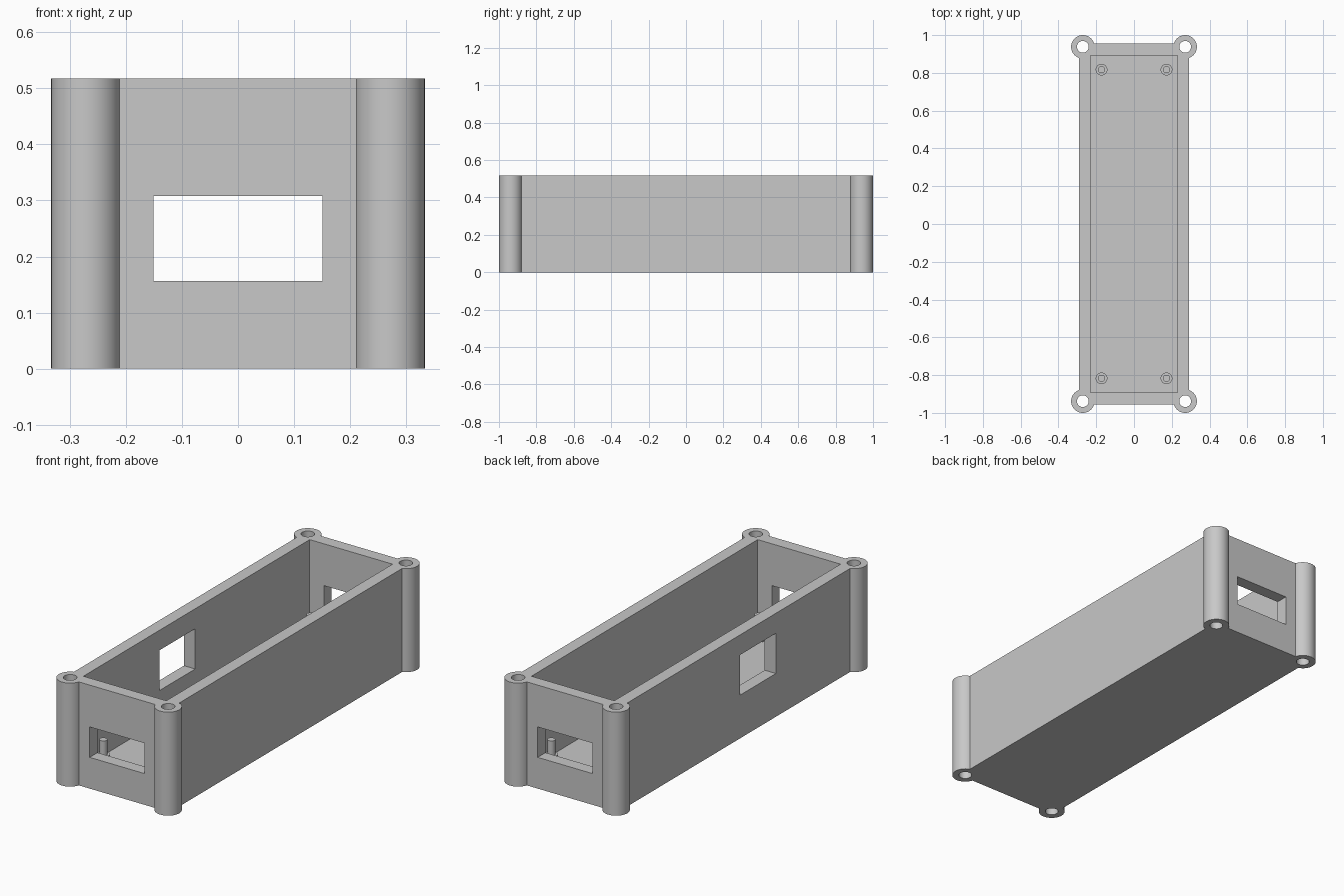
import bpy
import math

if "Cube" in bpy.data.objects:
    bpy.data.objects.remove(bpy.data.objects["Cube"], do_unlink=True)

# Overall dimensions
HEIGHT = 0.517
WALL = 0.062
HALF_X, HALF_Y = 0.291, 0.955
POST_X, POST_Y = 0.271, 0.938
PIN_X, PIN_Y = 0.172, 0.817
CORNERS = [(sx, sy) for sx in (-1, 1) for sy in (-1, 1)]

grey = bpy.data.materials.new("plain grey")
grey.use_nodes = True
colour = (0.58, 0.58, 0.58, 1)
grey.diffuse_color = colour
grey.node_tree.nodes["Principled BSDF"].inputs["Base Color"].default_value = colour


def box(name, x, y, z):
    """Box from (min, max) ranges."""
    bpy.ops.mesh.primitive_cube_add(
        size=1, location=[sum(r) / 2 for r in (x, y, z)])
    ob = bpy.context.object
    ob.name = name
    ob.scale = [r[1] - r[0] for r in (x, y, z)]
    bpy.ops.object.transform_apply(location=True, rotation=False, scale=True)
    ob.data.materials.append(grey)
    return ob


def cylinder(name, x, y, radius, low, high, sides=48):
    bpy.ops.mesh.primitive_cylinder_add(
        vertices=sides, radius=radius, depth=high - low,
        location=(x, y, (low + high) / 2))
    ob = bpy.context.object
    ob.name = name
    bpy.ops.object.transform_apply(location=True, rotation=False, scale=True)
    ob.data.materials.append(grey)
    return ob


def combine(target, other, operation):
    """Apply a boolean and discard the helper."""
    other.hide_render = True
    bpy.context.view_layer.objects.active = target
    mod = target.modifiers.new("boolean", "BOOLEAN")
    mod.operation = operation
    mod.solver = "EXACT"
    mod.object = other
    bpy.ops.object.modifier_apply(modifier=mod.name)
    bpy.data.objects.remove(other, do_unlink=True)


def smooth(ob):
    bpy.ops.object.select_all(action="DESELECT")
    ob.select_set(True)
    bpy.context.view_layer.objects.active = ob
    bpy.ops.object.shade_smooth_by_angle(angle=math.radians(30))


# Box body with round corner posts
case = box("open_case", (-HALF_X, HALF_X), (-HALF_Y, HALF_Y), (0, HEIGHT))
for sx, sy in CORNERS:
    combine(case, cylinder("post", sx * POST_X, sy * POST_Y, WALL, 0, HEIGHT), "UNION")

# Inner cavity, open at the top
in_x, in_y = HALF_X - WALL, HALF_Y - WALL
combine(case, box("cavity", (-in_x, in_x), (-in_y, in_y), (WALL, HEIGHT + 0.1)), "DIFFERENCE")

# Screw holes through the posts
for sx, sy in CORNERS:
    combine(case, cylinder("hole", sx * POST_X, sy * POST_Y, 0.031, -0.1, HEIGHT + 0.1, 32),
            "DIFFERENCE")

# End windows, front and back, and one window in the -x side wall
combine(case, box("end_cut", (-0.151, 0.151), (-1.1, 1.1), (0.156, 0.308)), "DIFFERENCE")
combine(case, box("side_cut", (-0.4, -0.15), (-0.294, -0.011), (0.216, 0.417)), "DIFFERENCE")
smooth(case)

# Stepped board supports on the floor
for sx, sy in CORNERS:
    side = ("back" if sy > 0 else "front") + ("_left" if sx > 0 else "_right")
    x, y = sx * PIN_X, sy * PIN_Y
    smooth(cylinder(side + "_standoff", x, y, 0.031, WALL - 0.01, 0.115, 32))
    smooth(cylinder(side + "_pin", x, y, 0.0185, 0.11, 0.188, 32))
